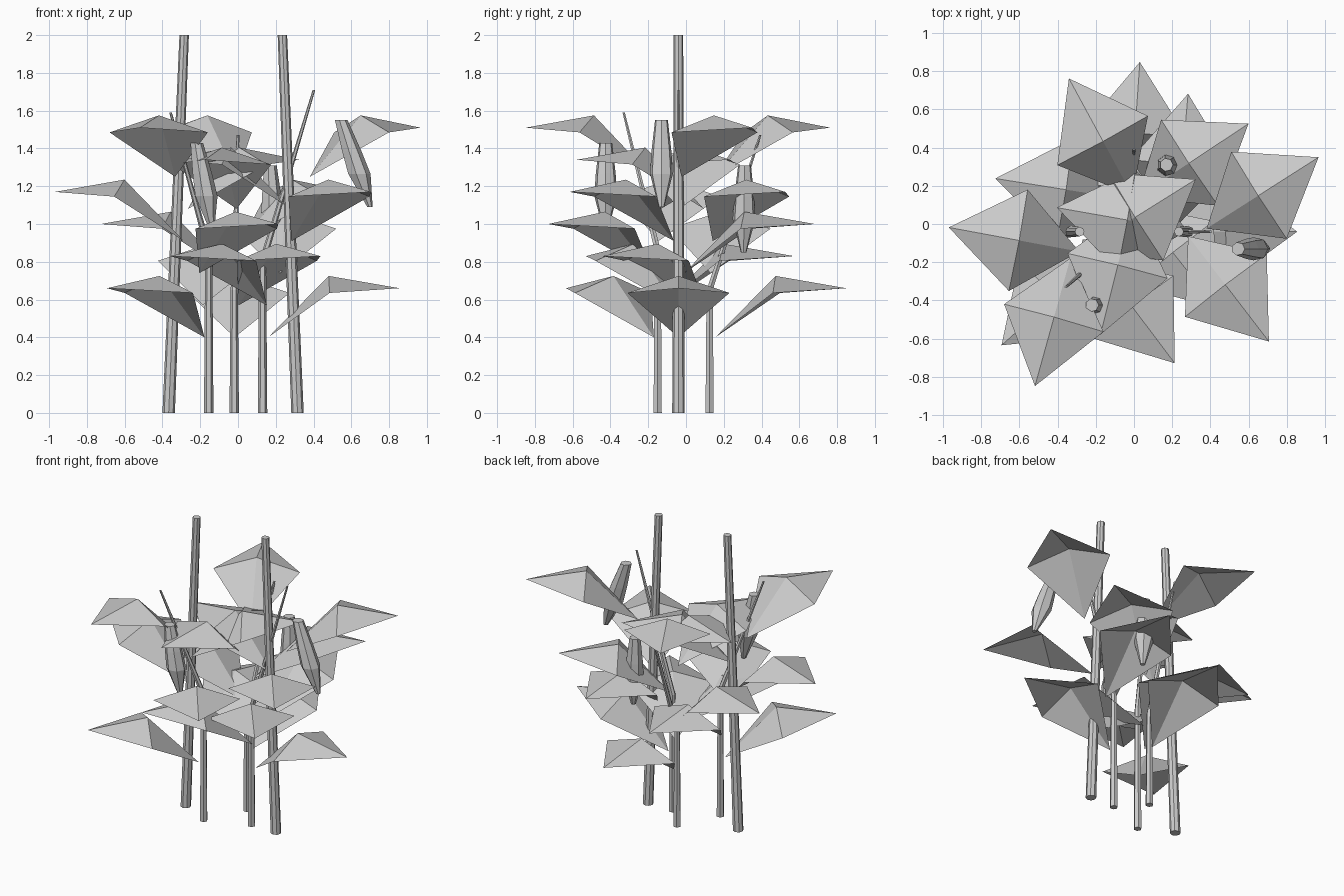
import bpy, math
from mathutils import Vector

if "Cube" in bpy.data.objects:
    bpy.data.objects.remove(bpy.data.objects["Cube"])


def make(name, verts, faces):
    me = bpy.data.meshes.new(name)
    me.from_pydata([tuple(v) for v in verts], [], faces)
    me.update()
    ob = bpy.data.objects.new(name, me)
    bpy.context.collection.objects.link(ob)
    return ob


def tube(name, rings, n):
    """Capped flat-sided tube through (point, radius) rings."""
    verts, faces = [], []
    for p, r in rings:
        for i in range(n):
            a = 2 * math.pi * i / n
            verts.append(Vector(p) + Vector((r * math.cos(a), r * math.sin(a), 0)))
    for k in range(len(rings) - 1):
        for i in range(n):
            j = (i + 1) % n
            faces.append((k * n + i, k * n + j, (k + 1) * n + j, (k + 1) * n + i))
    faces.append(tuple(reversed(range(n))))
    faces.append(tuple(range((len(rings) - 1) * n, len(rings) * n)))
    return make(name, verts, faces)


def leaf(name, x, y, z, az):
    """Open four-triangle leaf folded around a raised centre."""
    c, s = math.cos(az), math.sin(az)
    shape = [(.03, 0, 0), (.355, -.27, .235), (.725, 0, .26), (.355, .27, .235), (.35, 0, .325)]
    verts = [(x + r * c - t * s, y + r * s + t * c, z + h) for r, t, h in shape]
    make(name, verts, [(0, 1, 4), (1, 2, 4), (2, 3, 4), (3, 0, 4)])


def fruit(name, top, bottom):
    """Hanging spindle-shaped fruit."""
    a, b = Vector(top), Vector(bottom)
    profile = [(1, .015), (.62, .062), (.36, .054), (0, .035)]
    tube(name, [(a.lerp(b, t), r) for t, r in profile], 7)


# Support stakes leaning together
for side, x0, x1 in (("left", -.367, -.285), ("right", .315, .235)):
    tube(side + "_stake", [((x0, -.04, 0), .033), ((x1, -.04, 2), .025)], 8)

# Stems: base, bend height, tip, first leaf angle, leaf drift per level
plants = [
    ("left", (-.155, -.15), .86, (-.357, -.33, 1.59), 222, -.034),
    ("right", (.13, -.04), .80, (.402, -.04, 1.71), 0, .045),
    ("back", (-.02, .125), .65, (0, .393, 1.47), 86, .005),
]
for name, (x, y), bend, tip, az, drift in plants:
    tube(name + "_stem", [((x, y, 0), .025), ((x, y, bend), .019), (tip, .007)], 6)
    # Leaves spiral up the stem
    for k in range(6):
        leaf(f"{name}_leaf_{k + 1}", x + drift * k, y, .40 + .17 * k,
             math.radians(az - 137.5 * k))

# Hanging fruit
fruit("right_fruit", (.545, -.13, 1.55), (.698, -.13, 1.09))
fruit("left_fruit", (-.22, -.425, 1.43), (-.14, -.425, .975))
fruit("back_fruit", (.17, .31, 1.31), (.185, .305, .85))
